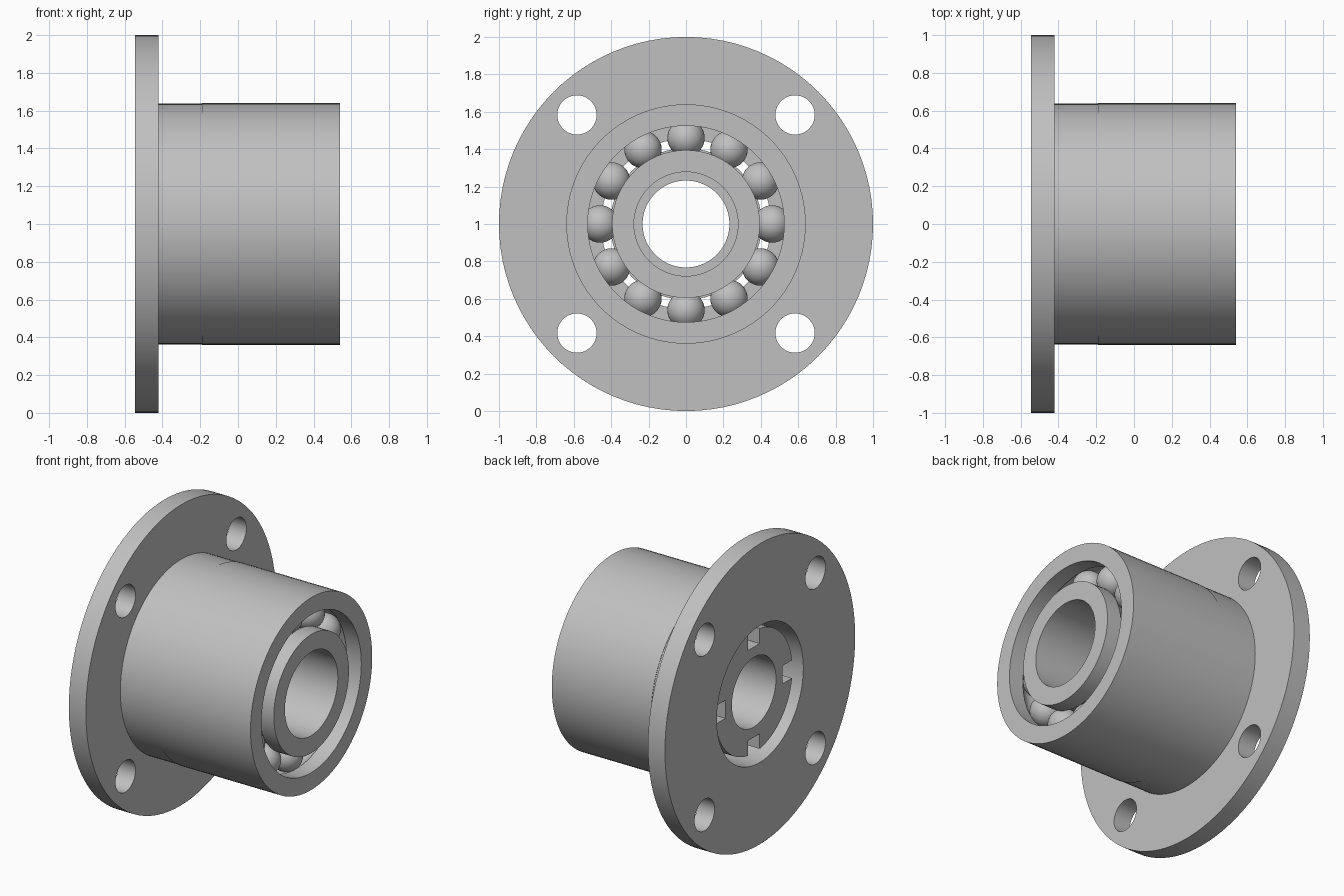
import bpy
import bmesh
import math
from mathutils import Matrix, Vector

if "Cube" in bpy.data.objects:
    bpy.data.objects.remove(bpy.data.objects["Cube"], do_unlink=True)

AXIS = Vector((0, 0, 1))   # the shaft axis runs along x through this point
SEGMENTS = 96

steel = bpy.data.materials.new("grey_steel")
steel.use_nodes = True
grey = (0.53, 0.53, 0.53, 1)
steel.diffuse_color = grey
steel.node_tree.nodes["Principled BSDF"].inputs["Base Color"].default_value = grey


def finish(name, bm):
    """Turn a bmesh into a named steel object."""
    bmesh.ops.recalc_face_normals(bm, faces=bm.faces)
    mesh = bpy.data.meshes.new(name)
    bm.to_mesh(mesh)
    bm.free()
    mesh.materials.append(steel)
    obj = bpy.data.objects.new(name, mesh)
    bpy.context.collection.objects.link(obj)
    return obj


def activate(obj):
    bpy.ops.object.select_all(action="DESELECT")
    obj.select_set(True)
    bpy.context.view_layer.objects.active = obj


def smooth(obj):
    activate(obj)
    bpy.ops.object.shade_smooth_by_angle(angle=math.radians(30))


def lathe(name, profile):
    """Revolve a closed (x, radius) profile about the shaft axis."""
    bm = bmesh.new()
    rings = []
    for i in range(SEGMENTS):
        a = math.tau * i / SEGMENTS
        rings.append([bm.verts.new(AXIS + Vector((x, r * math.cos(a), r * math.sin(a))))
                      for x, r in profile])
    n = len(profile)
    for i, ring in enumerate(rings):
        after = rings[(i + 1) % SEGMENTS]
        for j in range(n):
            k = (j + 1) % n
            bm.faces.new((ring[j], ring[k], after[k], after[j]))
    return finish(name, bm)


def tube(name, x0, x1, inner, outer):
    return lathe(name, [(x0, inner), (x1, inner), (x1, outer), (x0, outer)])


def cut(obj, cutter):
    """Subtract a helper shape, then discard it."""
    cutter.hide_render = True
    mod = obj.modifiers.new("cut", "BOOLEAN")
    mod.operation = "DIFFERENCE"
    mod.solver = "EXACT"
    mod.object = cutter
    activate(obj)
    bpy.ops.object.modifier_apply(modifier=mod.name)
    bpy.data.objects.remove(cutter, do_unlink=True)


# Mounting flange with four bolt holes
flange = tube("flange", -0.545, -0.42, 0.455, 1.0)
bm = bmesh.new()
for sy in (-1, 1):
    for sz in (-1, 1):
        place = Matrix.Translation(AXIS + Vector((-0.48, sy * 0.583, sz * 0.583)))
        bmesh.ops.create_cone(bm, cap_ends=True, segments=48, radius1=0.105,
                              radius2=0.105, depth=0.4,
                              matrix=place @ Matrix.Rotation(math.pi / 2, 4, "Y"))
cut(flange, finish("bolt_hole_cutter", bm))
smooth(flange)

# Housing collar between flange and bearings
smooth(tube("housing_collar", -0.42, -0.19, 0.455, 0.637))

# Slotted lock nut
nut = tube("lock_nut", -0.50, -0.19, 0.232, 0.405)
bm = bmesh.new()
for i in range(4):
    turn = Matrix.Rotation(i * math.pi / 2, 4, "X")
    place = Matrix.Translation((-0.50, 0, 0.40))
    size = Matrix.Diagonal((0.24, 0.12, 0.20, 1))
    bmesh.ops.create_cube(bm, size=1, matrix=Matrix.Translation(AXIS) @ turn @ place @ size)
cut(nut, finish("slot_cutter", bm))
smooth(nut)

# Pair of ball bearings
PITCH, BALL = 0.46, 0.10
LIP_IN, LIP_OUT = 0.395, 0.525


def groove(x, lip, steps=12):
    """Raceway arc, following the ball across one lip radius."""
    side = 1 if lip > PITCH else -1
    half = math.acos(abs(lip - PITCH) / BALL)
    angles = [half * (2 * i / steps - 1) for i in range(steps + 1)]
    return [(x + BALL * math.sin(a), PITCH + side * BALL * math.cos(a)) for a in angles]


for label, x0, x1 in (("inboard", -0.19, 0.175), ("outboard", 0.175, 0.54)):
    mid = (x0 + x1) / 2
    smooth(lathe(label + "_outer_race",
                 [(x0, LIP_OUT)] + groove(mid, LIP_OUT) +
                 [(x1, LIP_OUT), (x1, 0.64), (x0, 0.64)]))
    smooth(lathe(label + "_inner_race",
                 [(x0, LIP_IN)] + groove(mid, LIP_IN) +
                 [(x1, LIP_IN), (x1, 0.278), (x0, 0.278)]))
    bm = bmesh.new()
    for i in range(12):
        a = math.tau * i / 12
        centre = AXIS + Vector((mid, PITCH * math.cos(a), PITCH * math.sin(a)))
        bmesh.ops.create_uvsphere(bm, u_segments=32, v_segments=16, radius=BALL,
                                  matrix=Matrix.Translation(centre))
    smooth(finish(label + "_balls", bm))
